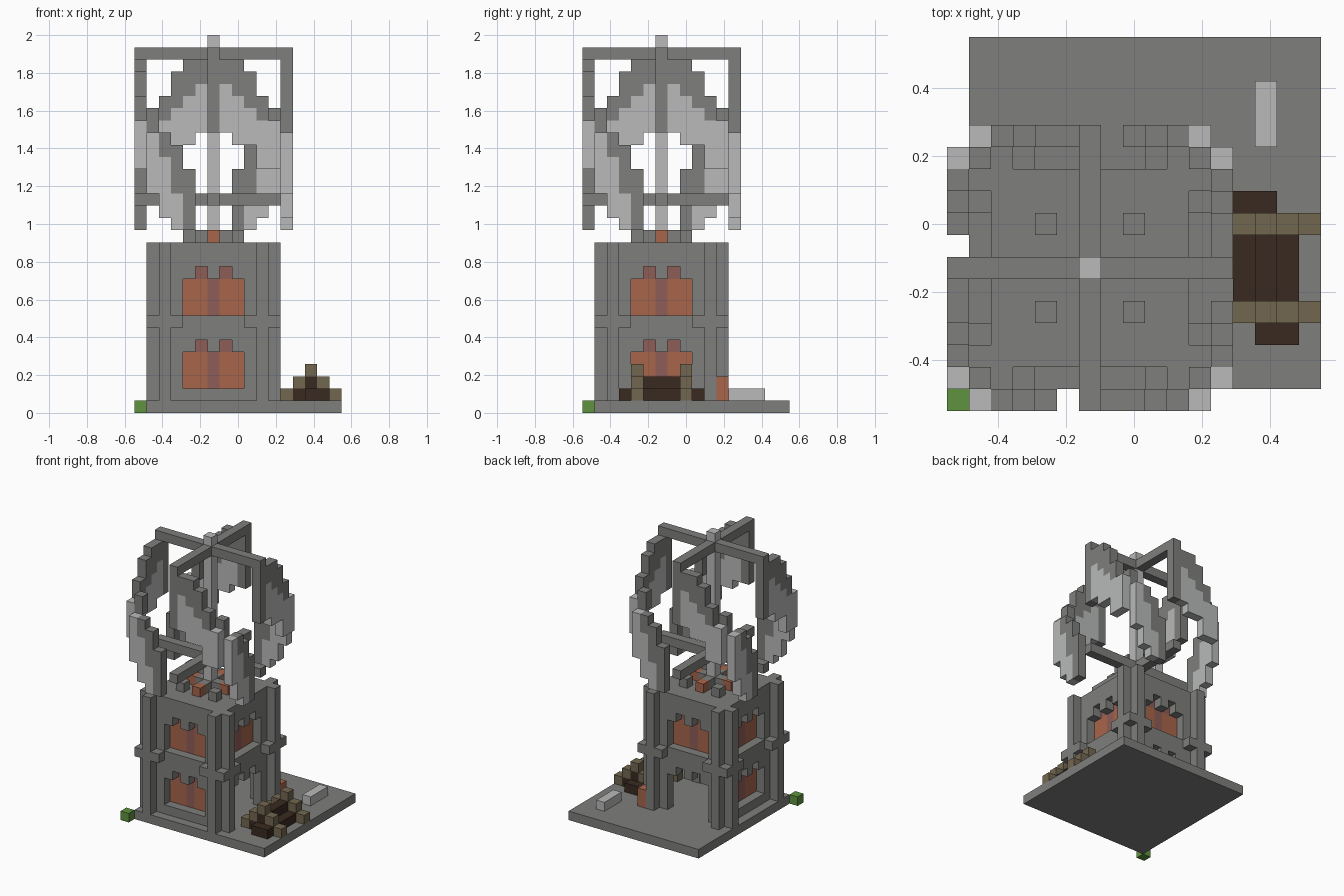
import bpy, bmesh
from mathutils import Vector

U = 2 / 31                      # edge of one block
LAST = 12                       # last cell of the square that holds the crown

if "Cube" in bpy.data.objects:
    bpy.data.objects.remove(bpy.data.objects["Cube"], do_unlink=True)


def material(name, *rgb):
    m = bpy.data.materials.new(name)
    m.use_nodes = True
    m.diffuse_color = (*rgb, 1)
    m.node_tree.nodes["Principled BSDF"].inputs["Base Color"].default_value = (*rgb, 1)
    return m


STONE = material("stone grey", .21, .21, .205)
PALE = material("pale grey", .48, .49, .485)
CLAY = material("orange clay", .39, .13, .07)
MAUVE = material("dull mauve", .27, .11, .095)
TAN = material("tan wood", .171, .134, .08)
BARK = material("dark bark", .042, .023, .015)
LEAF = material("leaf green", .112, .287, .048)


def block(x, y, z, mat):
    """Cells of a block; each axis is a cell or an inclusive (first, last)."""
    spans = [range(a, a + 1) if isinstance(a, int) else range(a[0], a[1] + 1)
             for a in (x, y, z)]
    return {(i, j, k): mat for i in spans[0] for j in spans[1] for k in spans[2]}


def spin(cells, turns):
    """Quarter turns about the tower axis."""
    for _ in range(turns):
        cells = {(LAST - j, i, k): m for (i, j, k), m in cells.items()}
    return cells


def build(name, cells):
    """Mesh only the exposed faces of a set of cells."""
    mats = list(dict.fromkeys(cells.values()))
    bm = bmesh.new()
    for cell, mat in cells.items():
        for axis in range(3):
            for side in (0, 1):
                step = [0, 0, 0]
                step[axis] = 2 * side - 1
                if tuple(c + s for c, s in zip(cell, step)) in cells:
                    continue
                corners = []
                for a, b in ((0, 0), (1, 0), (1, 1), (0, 1)):
                    p = Vector(cell)
                    p[axis] += side
                    p[(axis + 1) % 3] += a
                    p[(axis + 2) % 3] += b
                    corners.append(bm.verts.new((p - Vector((8.5, 8.5, 0))) * U))
                if not side:
                    corners.reverse()
                bm.faces.new(corners).material_index = mats.index(mat)
    bmesh.ops.remove_doubles(bm, verts=bm.verts, dist=U / 100)
    bmesh.ops.dissolve_limit(bm, angle_limit=.01, verts=bm.verts, edges=bm.edges,
                             delimit={'MATERIAL'})
    me = bpy.data.meshes.new(name)
    bm.to_mesh(me)
    bm.free()
    for m in mats:
        me.materials.append(m)
    bpy.context.scene.collection.objects.link(bpy.data.objects.new(name, me))


# Ground slab and what lies on it
build("base_plate", block((1, 16), (1, 16), 0, STONE))
build("corner_bush", block(0, 0, 0, LEAF))
build("pale_slab", block(14, (12, 14), 1, PALE))
build("clay_post", block(11, 11, (1, 2), CLAY))

# Wood pile held by two stepped racks
build("log_pile", {**block((13, 15), (5, 7), 1, BARK), **block((13, 15), (4, 8), 1, BARK),
                   **block((14, 15), 3, 1, BARK), **block((13, 14), 9, 1, BARK),
                   **block(14, (4, 8), 2, BARK)})
for name, y in (("front", 4), ("back", 8)):
    rack = {}
    for x, z in ((12, 1), (16, 1), (13, 2), (15, 2), (14, 3)):
        rack |= block(x, y, z, TAN)
    build(name + "_log_rack", rack)


def opening(y, bottom, top):
    """Crenellated window shape, mauve in the middle and in the two tabs."""
    return {**block((4, 8), y, (bottom, top), CLAY), **block(6, y, (bottom, top), MAUVE),
            **block(5, y, top + 1, MAUVE), **block(7, y, top + 1, MAUVE)}


# Tower: four walls with corner pillars, ledges, panes and doorways
tower = {**block((2, 10), (2, 10), 13, STONE), **block((3, 9), (3, 9), 7, STONE)}
panes = {}
for side, label in enumerate(("front", "left", "back", "right")):
    turns = (0, 1, 2, 3)[side]
    is_door = turns in (1, 2)          # the +x and +y walls have doorways
    wall = block((2, 10), 2, (1, 13), STONE)
    for x in (2, 10):
        wall |= block(x, 1, (1, 13), STONE)
    for span in ((1, 3), (9, 11)):
        wall |= block(span, 1, 7, STONE)
    holes = {**opening(2, 8, 10), **opening(2, 1 if is_door else 2, 4)}
    wall = {c: m for c, m in wall.items() if c not in holes}
    glass = opening(3, 8, 10)
    if not is_door:
        glass |= opening(3, 2, 4)
    tower |= spin(wall, turns)
    panes |= spin(glass, turns)
build("tower_walls", tower)
build("window_panes", panes)

# Roof posts, lamps and the mast
posts, lamps = block((5, 7), 6, 14, STONE) | block(6, (5, 7), 14, STONE), {}
for t in range(4):
    posts |= spin(block(4, 4, 14, STONE), t)
    lamps |= spin(block(6, 4, 14, CLAY), t)
build("roof_posts", posts)
build("roof_lamps", lamps)
build("mast", block(6, 6, (15, 30), PALE))

# Cross beams joining the wings
for name, z in (("lower", 17), ("upper", 29)):
    beams = block((0, LAST), 6, z, STONE) | block(6, (0, LAST), z, STONE)
    beams.pop((6, 6, z)) if z == 17 else None
    build(name + "_cross_beams", beams)

# One pinwheel wing: column, then first and last cell of its band
wing = {}
for x, low, high, mat in (
        (1, 18, 22, PALE), (2, 16, 20, PALE), (2, 21, 22, STONE), (3, 15, 17, PALE),
        (3, 18, 21, STONE), (4, 15, 19, STONE), (6, 23, 28, STONE),
        (7, 23, 26, PALE), (7, 27, 28, STONE), (8, 22, 25, PALE), (8, 26, 28, STONE),
        (9, 22, 24, PALE), (9, 25, 27, STONE), (10, 20, 23, PALE), (10, 24, 25, STONE),
        (11, 20, 23, PALE)):
    wing |= block(x, 0, (low, high), mat)
wing |= block(11, 1, (23, 24), STONE)
for t, label in enumerate(("front", "left", "back", "right")):
    build(label + "_wing", spin(wing, t))
